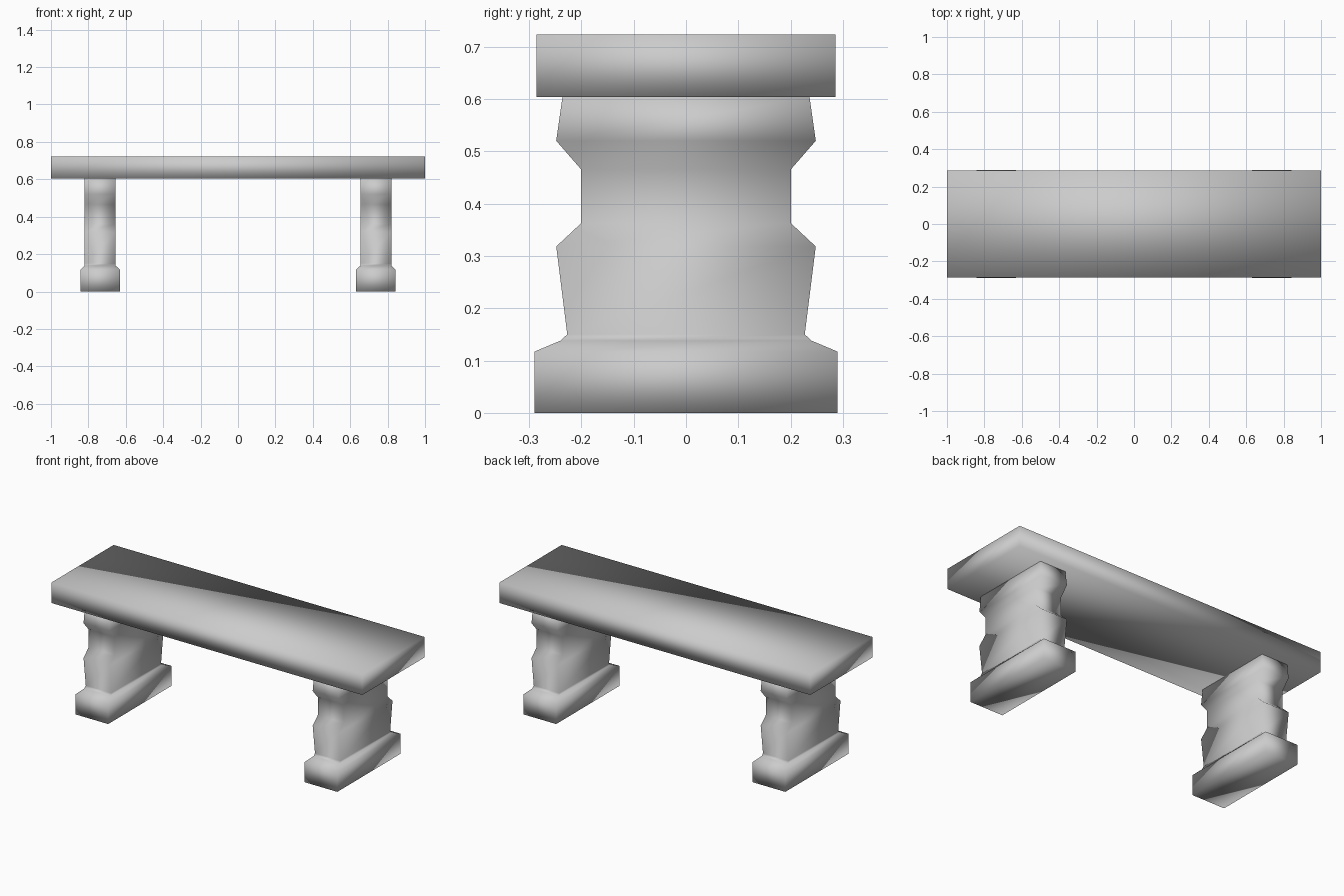
import bpy
import bmesh

default = bpy.data.objects.get("Cube")
if default:
    bpy.data.objects.remove(default, do_unlink=True)

# Pale stone used throughout
stone = bpy.data.materials.new("pale_stone")
stone.use_nodes = True
colour = (0.6, 0.6, 0.6, 1)
stone.diffuse_color = colour
stone.node_tree.nodes["Principled BSDF"].inputs["Base Color"].default_value = colour


def stacked_block(name, rings, x=0):
    """Closed block through rectangular rings of (half width, half depth, height)."""
    bm = bmesh.new()
    loops = [[bm.verts.new((x + sx * w, sy * d, z))
              for sx, sy in ((-1, -1), (1, -1), (1, 1), (-1, 1))]
             for w, d, z in rings]
    for low, high in zip(loops, loops[1:]):
        for i in range(4):
            j = (i + 1) % 4
            bm.faces.new((low[i], low[j], high[j], high[i]))
    bm.faces.new(loops[0][::-1])
    bm.faces.new(loops[-1])
    mesh = bpy.data.meshes.new(name)
    for face in bm.faces:
        face.smooth = True
    bm.to_mesh(mesh)
    bm.free()
    mesh.materials.append(stone)
    obj = bpy.data.objects.new(name, mesh)
    bpy.context.collection.objects.link(obj)
    return obj


# Seat slab
stacked_block("seat_slab", [(1, 0.286, 0.604), (1, 0.286, 0.723)])

# Carved pedestal: wide foot, then a column with two flared bands
LEG = 0.083
pedestal = [(0.105, 0.29, 0), (0.105, 0.29, 0.117), (LEG, 0.24, 0.138),
            (LEG, 0.227, 0.15), (LEG, 0.248, 0.318), (LEG, 0.201, 0.362),
            (LEG, 0.201, 0.466), (LEG, 0.248, 0.52), (LEG, 0.236, 0.604)]
for side, x in (("left", 0.737), ("right", -0.737)):
    stacked_block(side + "_pedestal", pedestal, x)
